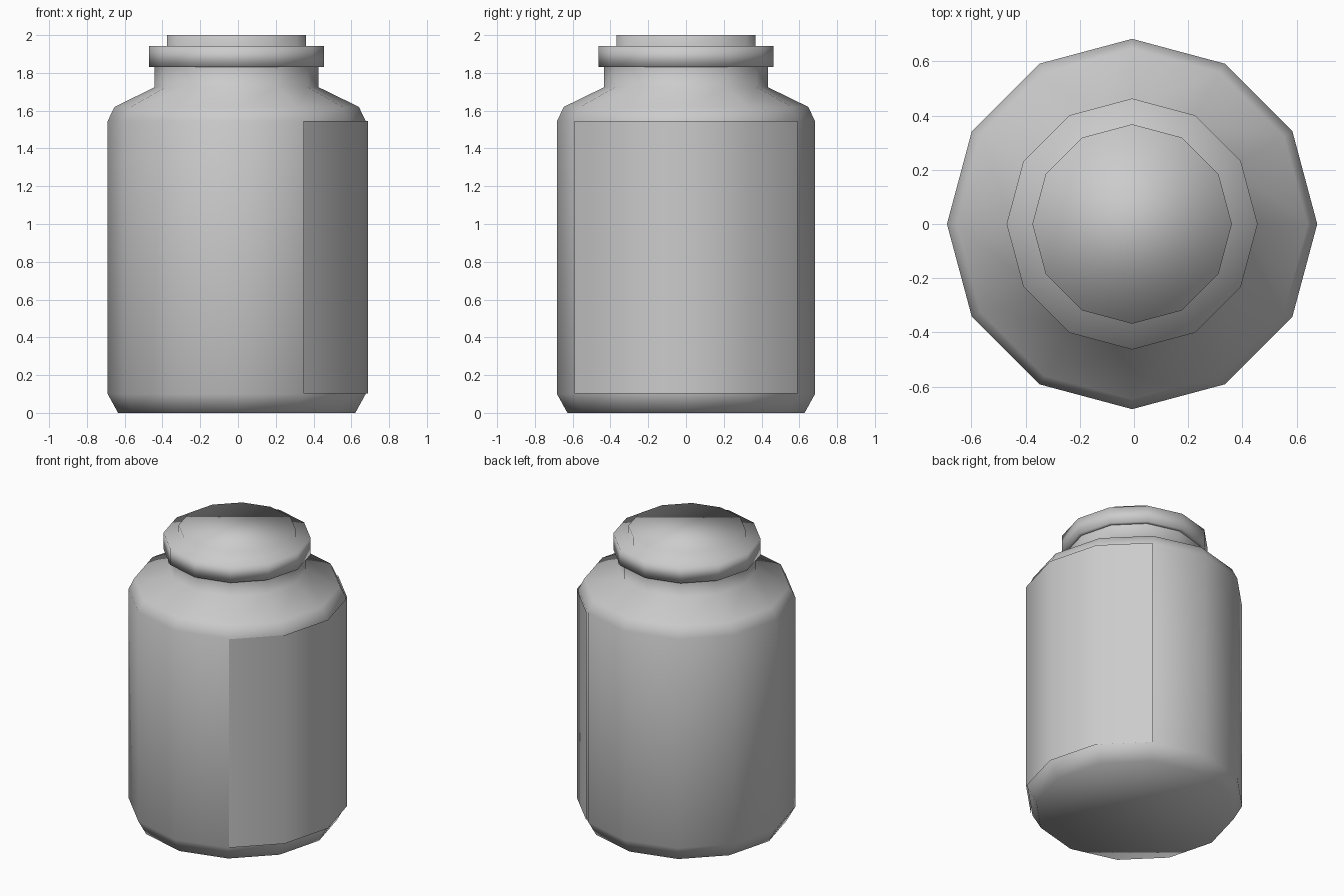
import bpy, bmesh, math

if "Cube" in bpy.data.objects:
    bpy.data.objects.remove(bpy.data.objects["Cube"])

SIDES = 12
CX = -0.007          # axis of the jar; the label shifts the bounds slightly
R = 0.683            # body radius


def lathe(name, profile, steps, cap_start=False, cap_end=False, dx=0.0):
    """Sweep (radius, z) points around the axis through the given side steps."""
    bm = bmesh.new()
    closed = len(steps) == SIDES
    rings = []
    for r, z in profile:
        ring = []
        for i in steps:
            a = 2 * math.pi * i / SIDES
            ring.append(bm.verts.new((CX + dx + r * math.cos(a), r * math.sin(a), z)))
        rings.append(ring)
    n = len(steps)
    for lo, hi in zip(rings, rings[1:]):
        for i in range(n if closed else n - 1):
            j = (i + 1) % n
            bm.faces.new((lo[i], lo[j], hi[j], hi[i]))
    if cap_start:
        bm.faces.new(rings[0][::-1])
    if cap_end:
        bm.faces.new(rings[-1])
    for f in bm.faces:
        f.smooth = True
    mesh = bpy.data.meshes.new(name)
    bm.to_mesh(mesh)
    bm.free()
    obj = bpy.data.objects.new(name, mesh)
    bpy.context.collection.objects.link(obj)
    return obj


full = range(SIDES)

# Jar body: chamfered base, straight wall, shoulder and neck
lathe("jar_body",
      [(0.628, 0.0), (R, 0.10), (R, 1.545), (0.647, 1.62), (0.434, 1.724), (0.434, 1.83)],
      full, cap_start=True)

# Lid: wide flange with a smaller raised disc
lathe("jar_lid",
      [(0.434, 1.83), (0.463, 1.83), (0.463, 1.943), (0.368, 1.943), (0.368, 2.0)],
      full, cap_end=True)

# Label: thin sheet over four body faces on the +x side
lathe("label", [(R, 0.103), (R, 1.545)], range(-2, 3), dx=0.012)
